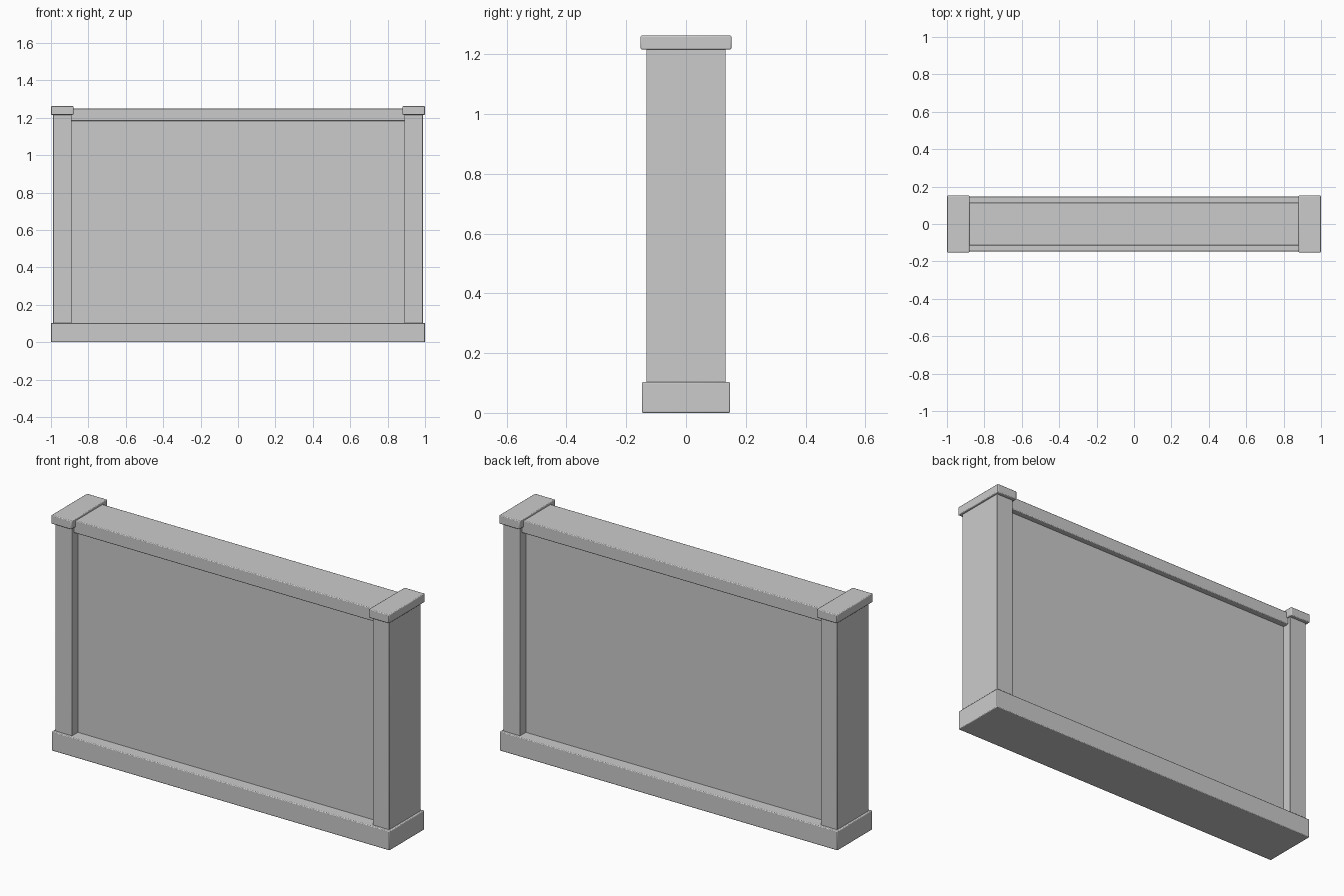
import bpy

if "Cube" in bpy.data.objects:
    bpy.data.objects.remove(bpy.data.objects["Cube"])


def box(name, x, y, z, bevel=0.004):
    """Box from (min, max) ranges, with softened edges."""
    size = [r[1] - r[0] for r in (x, y, z)]
    mid = [(r[0] + r[1]) / 2 for r in (x, y, z)]
    bpy.ops.mesh.primitive_cube_add(size=1, location=mid)
    ob = bpy.context.object
    ob.name = name
    ob.scale = size
    bpy.ops.object.transform_apply(location=False, rotation=False, scale=True)
    if bevel:
        mod = ob.modifiers.new("edge_bevel", "BEVEL")
        mod.width = bevel
        mod.segments = 2
    bpy.ops.object.shade_smooth_by_angle()
    return ob


def both(v):
    return (-v, v)


# Plinth along the bottom
box("base", both(1.0), both(0.1475), (0, 0.103))

# Recessed main wall panel
box("panel", both(0.90), both(0.083), (0.09, 1.20), bevel=0)

# Top rail overhanging the panel
box("top_rail", both(0.90), both(0.115), (1.182, 1.25))

# End posts with caps
for side, s in (("left", -1), ("right", 1)):
    box(side + "_post", sorted((s * 0.89, s * 0.988)), both(0.1325), (0.095, 1.22), bevel=0.002)
    box(side + "_cap", sorted((s * 0.88, s * 1.0)), both(0.152), (1.216, 1.262))
